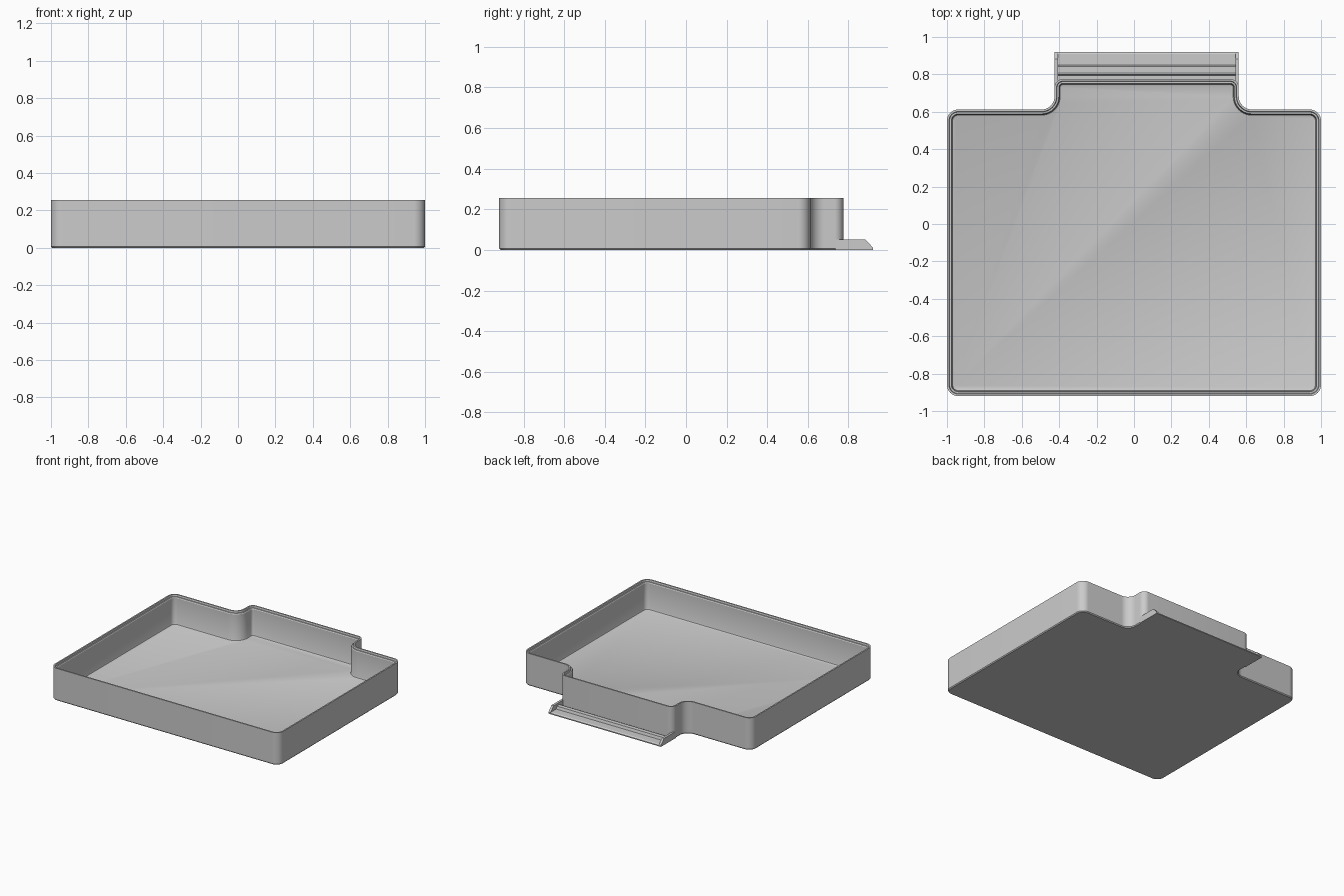
import bpy
import bmesh
import math

cube = bpy.data.objects.get("Cube")
if cube:
    bpy.data.objects.remove(cube, do_unlink=True)

grey = bpy.data.materials.new("plain grey")
grey.use_nodes = True
colour = (0.6, 0.6, 0.6, 1)
grey.diffuse_color = colour
grey.node_tree.nodes["Principled BSDF"].inputs["Base Color"].default_value = colour

# Tray extents: main body, and the raised tab section at the back
FRONT, BACK, TAB_BACK = -0.92, 0.612, 0.775
TAB_LEFT, TAB_RIGHT = -0.425, 0.56

# Outline corners, counter-clockwise: x, y, radius, start angle, turn
CORNERS = [
    (-1, FRONT, 0.06, 180, 1), (1, FRONT, 0.06, 270, 1),
    (1, BACK, 0.06, 0, 1), (TAB_RIGHT, BACK, 0.07, 270, -1),
    (TAB_RIGHT, TAB_BACK, 0.045, 0, 1), (TAB_LEFT, TAB_BACK, 0.045, 90, 1),
    (TAB_LEFT, BACK, 0.07, 0, -1), (-1, BACK, 0.06, 90, 1),
]


def outline(inset, steps=10):
    """Rounded outline moved inwards by the inset."""
    points = []
    for x, y, radius, start, turn in CORNERS:
        middle = math.radians(start + turn * 45)
        cx = x - math.copysign(radius, math.cos(middle))
        cy = y - math.copysign(radius, math.sin(middle))
        r = radius - turn * inset
        for i in range(steps + 1):
            a = math.radians(start + turn * 90 * i / steps)
            points.append((cx + r * math.cos(a), cy + r * math.sin(a)))
    return points


def finish(bm, name):
    bmesh.ops.recalc_face_normals(bm, faces=bm.faces)
    mesh = bpy.data.meshes.new(name)
    bm.to_mesh(mesh)
    bm.free()
    mesh.materials.append(grey)
    obj = bpy.data.objects.new(name, mesh)
    bpy.context.collection.objects.link(obj)
    return obj


def extrude_x(name, profile, x0, x1):
    """Solid from a y-z profile drawn out between two x positions."""
    bm = bmesh.new()
    ends = [[bm.verts.new((x, y, z)) for y, z in profile] for x in (x0, x1)]
    for ring in ends:
        bm.faces.new(ring)
    for i in range(len(profile)):
        j = (i + 1) % len(profile)
        bm.faces.new((ends[0][i], ends[0][j], ends[1][j], ends[1][i]))
    return finish(bm, name)


# Tray shell: wall section of inset and height, swept round the outline
section = [(0.006, 0), (0, 0.007), (0, 0.255), (0.011, 0.255), (0.014, 0.242),
           (0.023, 0.242), (0.027, 0.235), (0.027, 0.036), (0.03, 0.029),
           (0.037, 0.026)]
bm = bmesh.new()
rings = [[bm.verts.new((x, y, z)) for x, y in outline(d)] for d, z in section]
for low, high in zip(rings, rings[1:]):
    for i in range(len(low)):
        j = (i + 1) % len(low)
        bm.faces.new((low[i], low[j], high[j], high[i]))
bm.faces.new(rings[0])
bm.faces.new(rings[-1])
tray = finish(bm, "tray")
bpy.ops.object.select_all(action="DESELECT")
tray.select_set(True)
bpy.context.view_layer.objects.active = tray
bpy.ops.object.shade_smooth_by_angle(angle=math.radians(25))

# Back ledge: thin plate with a catch ridge along it
extrude_x("back_ledge", [(0.75, 0), (0.92, 0), (0.92, 0.008), (0.91, 0.014),
                         (0.849, 0.014), (0.843, 0.035), (0.812, 0.035),
                         (0.8, 0.03), (0.794, 0.014), (0.75, 0.014)],
          TAB_LEFT + 0.01, TAB_RIGHT - 0.01)

# Ledge cheeks with sloping tips
cheek = [(0.735, 0), (0.92, 0), (0.92, 0.012), (0.882, 0.052), (0.735, 0.052)]
extrude_x("right_ledge_cheek", cheek, TAB_LEFT, TAB_LEFT + 0.018)
extrude_x("left_ledge_cheek", cheek, TAB_RIGHT - 0.018, TAB_RIGHT)
